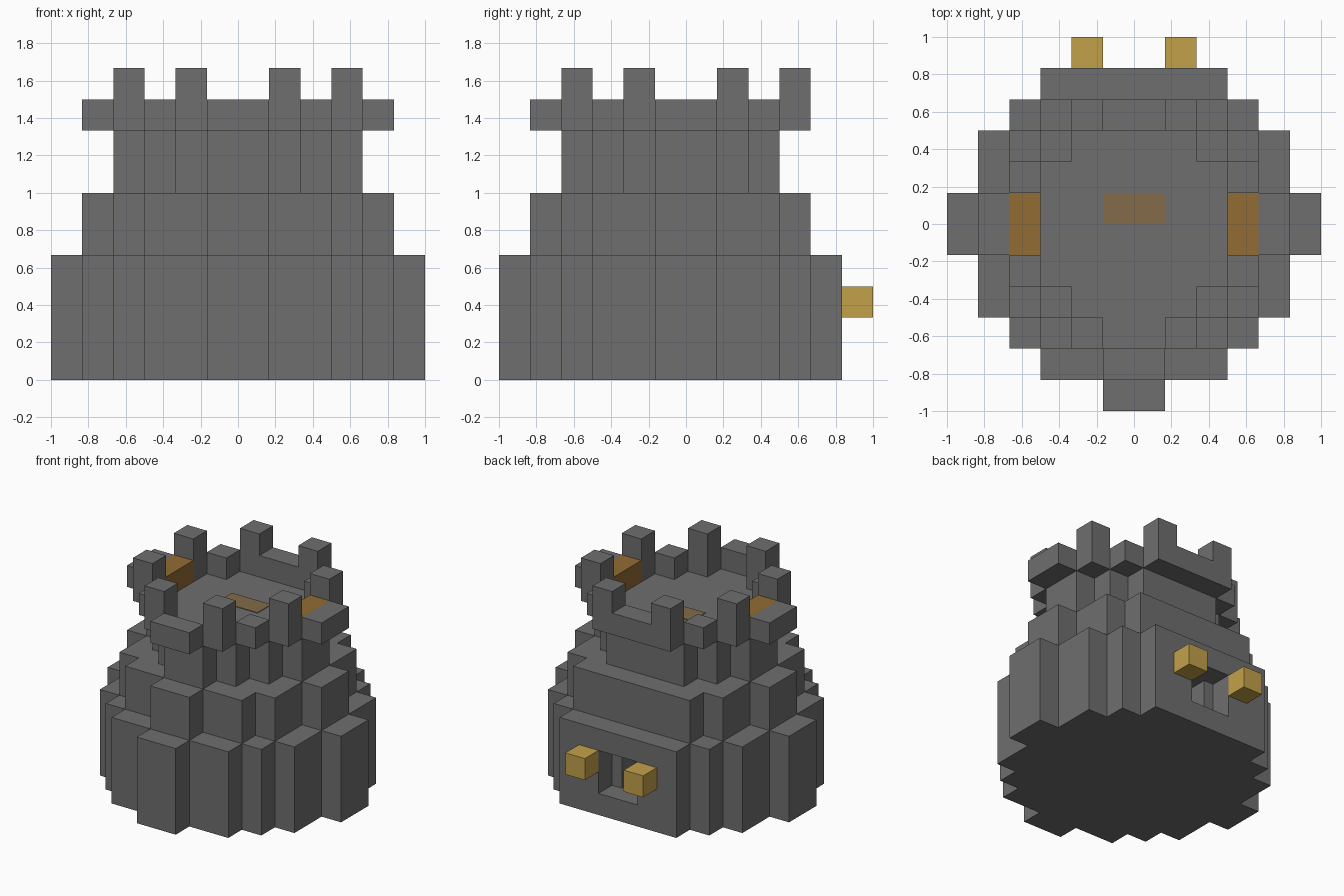
import bpy
import bmesh

U = 1 / 6  # one building block

cube = bpy.data.objects.get("Cube")
if cube:
    bpy.data.objects.remove(cube, do_unlink=True)


def material(name, r, g, b):
    m = bpy.data.materials.new(name)
    m.use_nodes = True
    m.diffuse_color = (r, g, b, 1)
    m.node_tree.nodes["Principled BSDF"].inputs["Base Color"].default_value = (r, g, b, 1)
    return m


stone = material("grey stone", 0.158, 0.158, 0.158)
gold = material("gold", 0.54, 0.355, 0.067)
brown = material("orange brown", 0.29, 0.15, 0.035)
faded = material("faded brown", 0.225, 0.145, 0.068)


def prism(name, outline, z0, z1, mat):
    """Extrude a flat outline, given in blocks, from z0 up to z1."""
    bm = bmesh.new()
    base = bm.faces.new([bm.verts.new((x * U, y * U, z0 * U)) for x, y in outline])
    top = bmesh.ops.extrude_face_region(bm, geom=[base])["geom"]
    verts = [v for v in top if isinstance(v, bmesh.types.BMVert)]
    bmesh.ops.translate(bm, verts=verts, vec=(0, 0, (z1 - z0) * U))
    bmesh.ops.recalc_face_normals(bm, faces=bm.faces)
    mesh = bpy.data.meshes.new(name)
    bm.to_mesh(mesh)
    bm.free()
    mesh.materials.append(mat)
    obj = bpy.data.objects.new(name, mesh)
    bpy.context.collection.objects.link(obj)
    return obj


def tier(name, y, rows, z0, z1, mat=stone):
    """Stepped, mirrored prism; rows are (depth, half width) from the front."""
    right = []
    for depth, half in rows:
        right += [(half, y), (half, y + depth)]
        y += depth
    left = [(-x, v) for x, v in reversed(right)]
    return prism(name, right + left, z0, z1, mat)


def block(name, x0, x1, y0, y1, z0, z1, mat=stone):
    return prism(name, [(x0, y0), (x1, y0), (x1, y1), (x0, y1)], z0, z1, mat)


def pair(name, x0, x1, *rest):
    block("left_" + name, x0, x1, *rest)
    block("right_" + name, -x1, -x0, *rest)


# Three stepped round tiers, flattened at the back
body = tier("lower_tier", -6,
            [(1, 1), (1, 3), (1, 4), (2, 5), (2, 6), (2, 5), (1, 4), (1, 3)], 0, 4)
tier("middle_tier", -5, [(1, 1), (1, 3), (2, 4), (2, 5), (2, 4), (1, 3)], 4, 6)
tier("upper_tier", -4, [(1, 1), (1, 2), (1, 3), (2, 4), (1, 3), (1, 2)], 6, 8)

# Stepped doorway cut into the back
cutter = tier("doorway_cutter", 3, [(1, 0.5), (2, 1)], 1, 3)
cutter.hide_render = True
mod = body.modifiers.new("doorway", "BOOLEAN")
mod.operation = "DIFFERENCE"
mod.solver = "EXACT"
mod.object = cutter
bpy.context.view_layer.objects.active = body
bpy.ops.object.modifier_apply(modifier=mod.name)
bpy.data.objects.remove(cutter, do_unlink=True)

# Overhanging rim
block("front_rim", -1, 1, -5, -4, 8, 9)
block("back_rim", -1, 1, 3, 4, 8, 9)
pair("side_rim", 4, 5, -1, 1, 8, 9)
pair("front_corner_rim", 2, 3, -3, -2, 8, 9)
pair("back_corner_rim", 2, 3, 2, 3, 8, 9)

# Battlement posts
pair("front_post", 1, 2, -4, -3, 8, 10)
pair("back_post", 1, 2, 3, 4, 8, 10)
pair("side_front_post", 3, 4, -2, -1, 8, 10)
pair("side_back_post", 3, 4, 1, 2, 8, 10)

# Coloured seats, floor plate and back knobs
pair("seat", 3, 4, -1, 1, 8, 9, brown)
block("floor_plate", -1, 1, 0, 1, 8, 8.03, faded)
pair("back_knob", 1, 2, 5, 6, 2, 3, gold)
